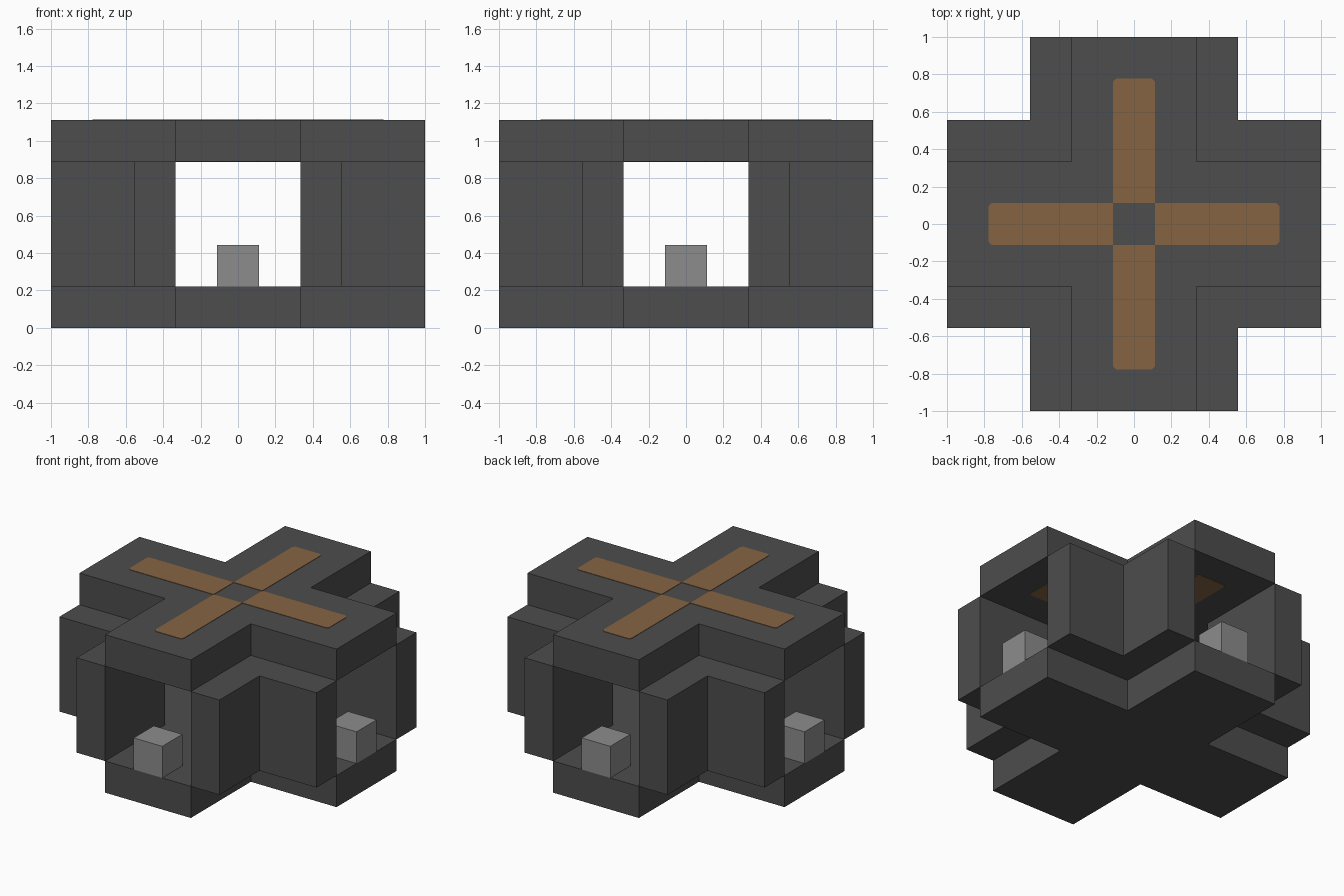
import bpy, bmesh
from math import pi
from mathutils import Matrix, Vector

if "Cube" in bpy.data.objects:
    bpy.data.objects.remove(bpy.data.objects["Cube"])

U = 2 / 18            # grid module
ARM, WALL, END = 3 * U, 5 * U, 9 * U
FLOOR, CEILING, TOP = 2 * U, 8 * U, 10 * U


def material(name, color):
    mat = bpy.data.materials.new(name)
    mat.use_nodes = True
    mat.diffuse_color = (*color, 1)
    shader = next(n for n in mat.node_tree.nodes if n.type == "BSDF_PRINCIPLED")
    shader.inputs["Base Color"].default_value = (*color, 1)
    return mat


charcoal = material("charcoal", (0.074, 0.074, 0.074))
brown = material("brown", (0.235, 0.127, 0.056))
grey = material("light_grey", (0.262, 0.262, 0.262))


def prism(name, outline, z0, z1, mat, angle=0):
    """Extrude a flat outline from z0 to z1, turned about the z axis."""
    bm = bmesh.new()
    turn = Matrix.Rotation(angle, 4, "Z")
    base = bm.faces.new([bm.verts.new(turn @ Vector((x, y, z0))) for x, y in outline])
    raised = bmesh.ops.extrude_face_region(bm, geom=[base])["geom"]
    verts = [v for v in raised if isinstance(v, bmesh.types.BMVert)]
    bmesh.ops.translate(bm, verts=verts, vec=(0, 0, z1 - z0))
    bmesh.ops.recalc_face_normals(bm, faces=bm.faces[:])
    mesh = bpy.data.meshes.new(name)
    bm.to_mesh(mesh)
    bm.free()
    mesh.materials.append(mat)
    obj = bpy.data.objects.new(name, mesh)
    bpy.context.collection.objects.link(obj)
    return obj


# Cross-shaped floor and roof slabs
cross = [(ARM, ARM), (ARM, END), (-ARM, END), (-ARM, ARM), (-END, ARM), (-END, -ARM),
         (-ARM, -ARM), (-ARM, -END), (ARM, -END), (ARM, -ARM), (END, -ARM), (END, ARM)]
prism("floor_slab", cross, 0, FLOOR, charcoal)
prism("roof_slab", cross, CEILING, TOP, charcoal)

# Outlines repeated once per quarter turn
corner = [(ARM, ARM), (END, ARM), (END, WALL), (WALL, WALL), (WALL, END), (ARM, END)]
block = [(-U, -END), (U, -END), (U, -END + 2 * U), (-U, -END + 2 * U)]
tip, cut = -7 * U, 0.015
strip = [(-U, -U), (-U, tip + cut), (cut - U, tip), (U - cut, tip), (U, tip + cut), (U, -U)]
THIN = 0.003

for i, side in enumerate(("front", "left", "back", "right")):
    a = i * pi / 2
    prism(f"{side}_corner_wall", corner, FLOOR, CEILING, charcoal, a)
    prism(f"{side}_block", block, FLOOR, FLOOR + 2 * U, grey, a)
    # Painted strips on both sides of the roof
    prism(f"{side}_roof_strip", strip, TOP, TOP + THIN, brown, a)
    prism(f"{side}_ceiling_strip", strip, CEILING - THIN, CEILING, brown, a)
